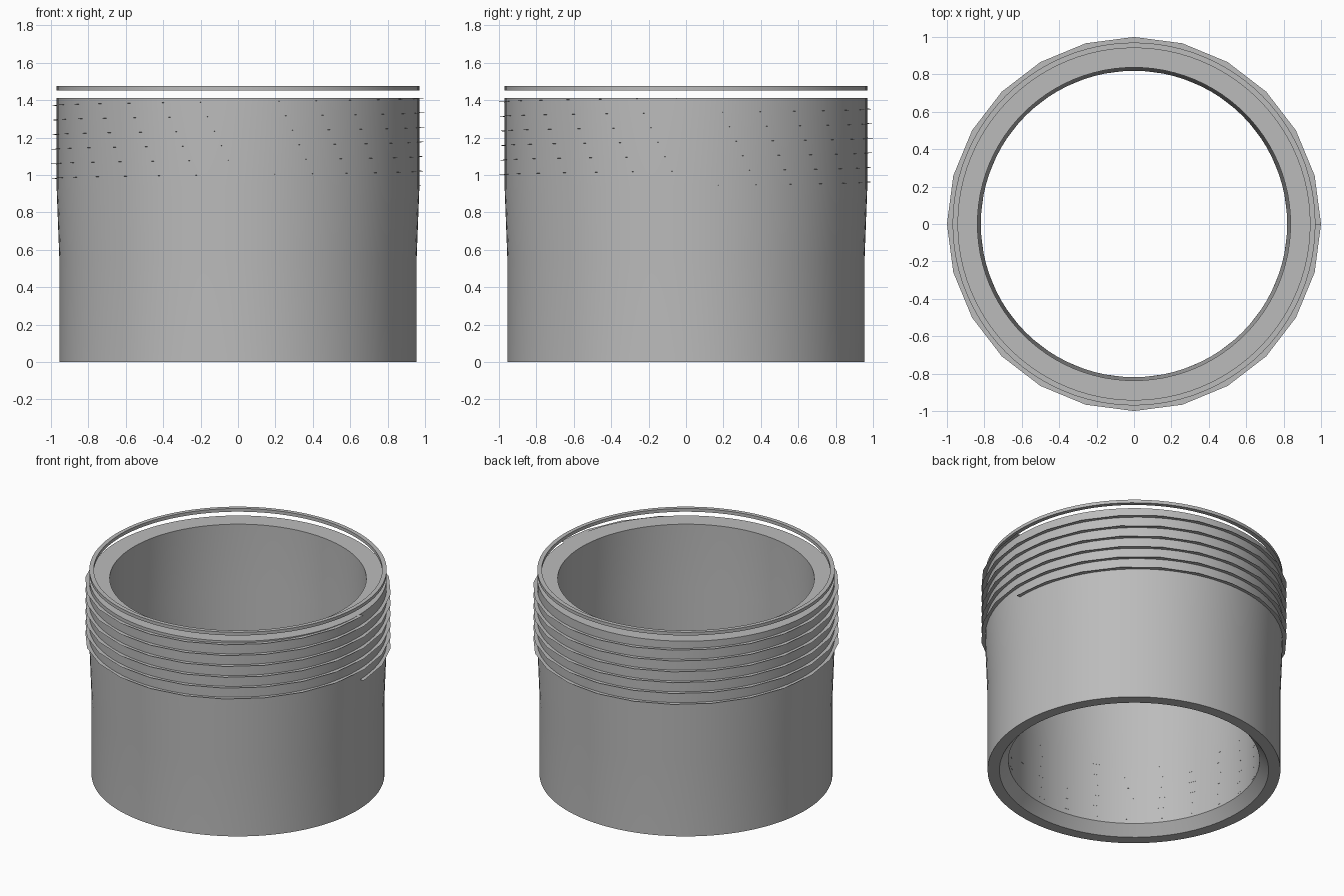
import bpy, math

if "Cube" in bpy.data.objects:
    bpy.data.objects.remove(bpy.data.objects["Cube"])

grey = bpy.data.materials.new("plain grey")
grey.diffuse_color = (0.5, 0.5, 0.5, 1)
grey.use_nodes = True
grey.node_tree.nodes["Principled BSDF"].inputs["Base Color"].default_value = grey.diffuse_color


def make(name, verts, faces, smooth=True):
    me = bpy.data.meshes.new(name)
    me.from_pydata(verts, [], faces)
    me.materials.append(grey)
    ob = bpy.data.objects.new(name, me)
    bpy.context.collection.objects.link(ob)
    if smooth:
        bpy.ops.object.select_all(action='DESELECT')
        ob.select_set(True)
        bpy.context.view_layer.objects.active = ob
        bpy.ops.object.shade_smooth_by_angle(angle=math.radians(25))
    return ob


def lathe(name, profile, sides=96):
    """Revolve a closed (radius, z) profile, listed counter-clockwise, about z."""
    n = len(profile)
    verts, faces = [], []
    for i in range(sides):
        a = 2 * math.pi * i / sides
        verts += [(r * math.cos(a), r * math.sin(a), z) for r, z in profile]
        for j in range(n):
            k, m = (j + 1) % n, (i + 1) % sides
            faces.append((i * n + j, m * n + j, m * n + k, i * n + k))
    return make(name, verts, faces)


def thread(name, r_in, r_out, z0, pitch, turns, sides=24):
    """Flat helical ribbon, rising counter-clockwise from the +x side."""
    verts, faces = [], []
    for i in range(turns * sides + 1):
        a = 2 * math.pi * i / sides
        z = z0 + pitch * i / sides
        verts += [(r * math.cos(a), r * math.sin(a), z) for r in (r_in, r_out)]
        if i:
            b = 2 * i
            faces.append((b - 2, b - 1, b + 1, b))
    return make(name, verts, faces, smooth=False)


# Tube wall: bevelled lower mouth, slight flare below the threaded neck
lathe("tube_body", [
    (0.878, 0), (0.955, 0), (0.955, 0.55), (0.97, 0.94), (0.97, 1.412),
    (0.837, 1.412), (0.837, 0.94), (0.819, 0.55), (0.819, 0.07)])

# Separate thin ring above the neck
lathe("top_ring", [(0.941, 1.453), (0.97, 1.453), (0.97, 1.476), (0.941, 1.476)])

# Outer thread on the neck, inner thread barely showing in the lower bore
thread("outer_thread", 0.95, 1.0, 0.943, 0.078, 6)
thread("inner_thread", 0.825, 0.86, 0.05, 0.078, 6)
